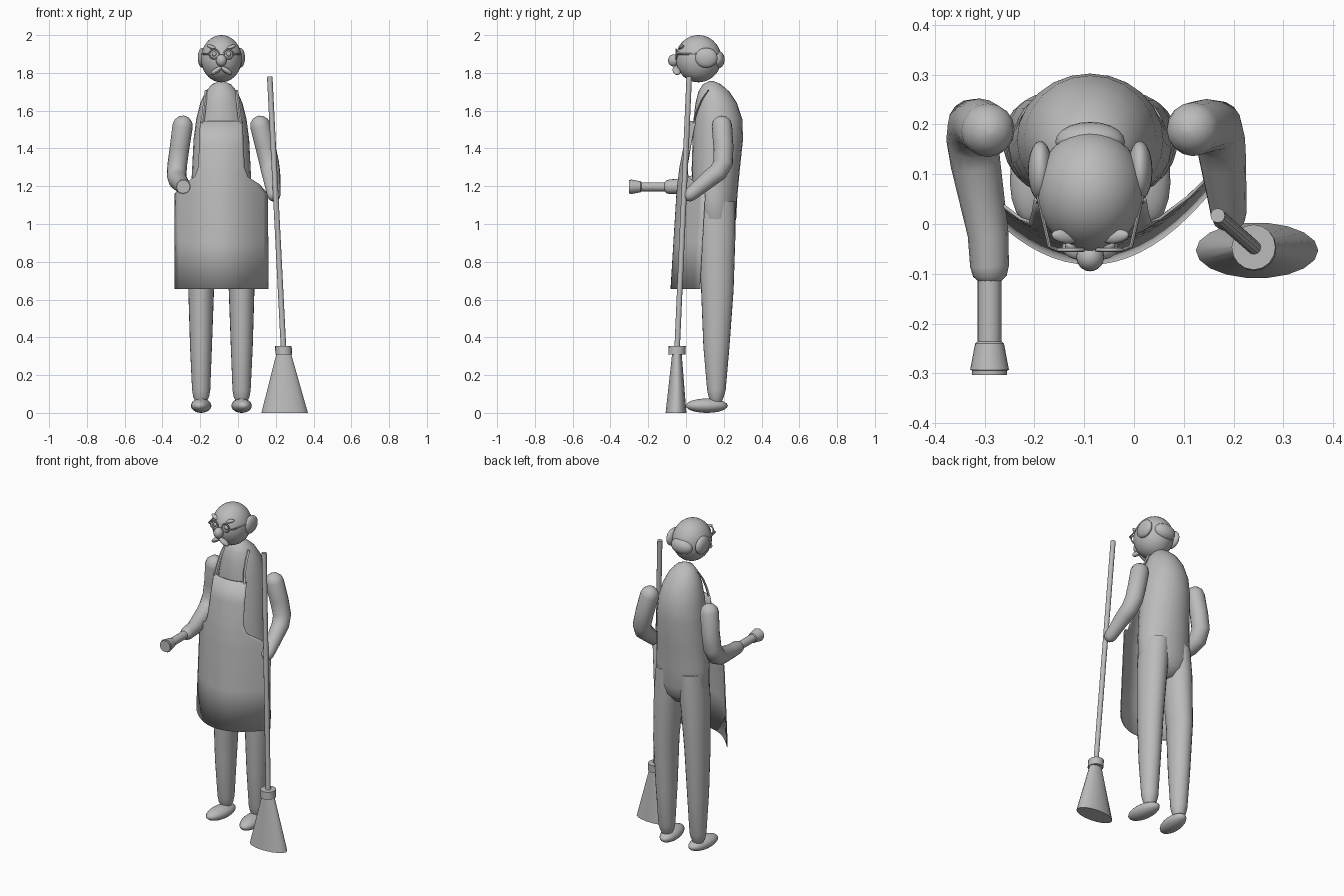
import bpy, bmesh, math
from mathutils import Vector, Euler

if "Cube" in bpy.data.objects:
    bpy.data.objects.remove(bpy.data.objects["Cube"], do_unlink=True)

grey = bpy.data.materials.new("plain grey")
grey.use_nodes = True
COLOUR = (0.5, 0.5, 0.5, 1)
grey.diffuse_color = COLOUR
grey.node_tree.nodes["Principled BSDF"].inputs["Base Color"].default_value = COLOUR

CX = -0.088  # centre line of the body


def finish(name, bm, angle=40):
    bmesh.ops.recalc_face_normals(bm, faces=bm.faces)
    mesh = bpy.data.meshes.new(name)
    bm.to_mesh(mesh)
    bm.free()
    mesh.materials.append(grey)
    mesh.shade_smooth()
    mesh.set_sharp_from_angle(angle=math.radians(angle))
    ob = bpy.data.objects.new(name, mesh)
    bpy.context.collection.objects.link(ob)
    return ob


def ball(name, loc, size, rot=(0, 0, 0), seg=20):
    bm = bmesh.new()
    bmesh.ops.create_uvsphere(bm, u_segments=seg, v_segments=seg // 2 + 2, radius=1)
    turn = Euler(rot).to_matrix()
    for v in bm.verts:
        v.co = turn @ Vector([a * b for a, b in zip(v.co, size)]) + Vector(loc)
    return finish(name, bm, 60)


def loft(name, rings, sides=20, angle=40):
    """Skin a stack of rings, each given as centre, first axis, second axis."""
    bm = bmesh.new()
    loops = []
    for c, u, v in rings:
        turns = [math.tau * i / sides for i in range(sides)]
        loops.append([bm.verts.new(Vector(c) + Vector(u) * math.cos(t) + Vector(v) * math.sin(t))
                      for t in turns])
    for a, b in zip(loops, loops[1:]):
        for i in range(sides):
            j = (i + 1) % sides
            bm.faces.new((a[i], a[j], b[j], b[i]))
    bm.faces.new(loops[0])
    bm.faces.new(loops[-1])
    return finish(name, bm, angle)


def stack(name, rows, sides=24, angle=40):
    """Level elliptical rings: z, x centre, half width, front y, back y."""
    return loft(name, [((x, (f + b) / 2, z), (w, 0, 0), (0, (b - f) / 2, 0))
                       for z, x, w, f, b in rows], sides, angle)


def tube(name, pts, radii, sides=14, rounded=False, angle=40):
    pts = [Vector(p) for p in pts]
    radii = list(radii)
    if rounded:
        head, tail = (pts[0] - pts[1]).normalized(), (pts[-1] - pts[-2]).normalized()
        r0, r1 = radii[0], radii[-1]
        caps = [math.radians(a) for a in (85, 60, 30)]
        pts = ([pts[0] + head * r0 * math.sin(a) for a in caps] + pts
               + [pts[-1] + tail * r1 * math.sin(a) for a in reversed(caps)])
        radii = ([r0 * math.cos(a) for a in caps] + radii
                 + [r1 * math.cos(a) for a in reversed(caps)])
    rings = []
    for i, (p, r) in enumerate(zip(pts, radii)):
        d = (pts[min(i + 1, len(pts) - 1)] - pts[max(i - 1, 0)]).normalized()
        u = (Vector((1, 0, 0)) - d * d.x).normalized()
        rings.append((p, u * r, d.cross(u) * r))
    return loft(name, rings, sides, angle)


# Torso with a stooped back
stack("torso", [(z, CX, w, f, b) for z, w, f, b in (
    (1.757, 0.01, 0.125, 0.145), (1.74, 0.05, 0.09, 0.185), (1.70, 0.085, 0.065, 0.23),
    (1.64, 0.112, 0.05, 0.27), (1.555, 0.133, 0.04, 0.298), (1.45, 0.147, 0.035, 0.302),
    (1.29, 0.155, 0.03, 0.285), (1.15, 0.163, 0.035, 0.272), (1.03, 0.166, 0.05, 0.266),
    (0.97, 0.13, 0.08, 0.25), (0.92, 0.05, 0.12, 0.21))], angle=60)

# Legs and shoes
for side, s in (("right", -1), ("left", 1)):
    stack(side + "_leg", [(z, CX + s * d, w, f, b) for z, d, w, f, b in (
        (1.12, 0.075, 0.08, 0.06, 0.262), (0.95, 0.09, 0.079, 0.065, 0.262),
        (0.65, 0.107, 0.068, 0.08, 0.252), (0.35, 0.108, 0.058, 0.092, 0.23),
        (0.12, 0.107, 0.048, 0.112, 0.21), (0.085, 0.107, 0.042, 0.12, 0.2),
        (0.06, 0.107, 0.03, 0.13, 0.19))], angle=60)
    ball(side + "_shoe", (CX + s * 0.107, 0.11, 0.038), (0.053, 0.112, 0.038), (0, 0, s * 0.12))

# Head, nose and fringe of hair
HEAD_Z = 1.875
ball("head", (CX, 0.066, HEAD_Z), (0.108, 0.121, 0.125), seg=32)
ball("nose", (CX, -0.066, 1.866), (0.028, 0.029, 0.032))
ball("back_hair", (CX, 0.165, 1.87), (0.07, 0.04, 0.048))

# Paired face parts
for side, s in (("right", -1), ("left", 1)):
    ball(side + "_hair", (CX + s * 0.1, 0.107, 1.88), (0.025, 0.06, 0.053))
    ball(side + "_eyebrow", (CX + s * 0.05, -0.025, 1.936), (0.03, 0.014, 0.01), (0, -s * 0.4, s * 0.15))
    ball(side + "_eye", (CX + s * 0.038, -0.043, 1.9), (0.013, 0.011, 0.013), seg=12)
    ball(side + "_moustache", (CX + s * 0.027, -0.05, 1.812), (0.035, 0.021, 0.014), (0, s * 0.6, s * 0.2))
    bpy.ops.mesh.primitive_torus_add(major_radius=0.025, minor_radius=0.004, major_segments=24,
                                     minor_segments=8, location=(CX + s * 0.039, -0.052, 1.9),
                                     rotation=(math.pi / 2, 0, 0))
    rim = bpy.context.object
    rim.name = side + "_spectacle_rim"
    rim.data.materials.append(grey)
    rim.data.shade_smooth()
    tube(side + "_spectacle_arm", [(CX + s * 0.064, -0.052, 1.9), (CX + s * 0.082, -0.045, 1.9),
                                   (CX + s * 0.108, 0.07, 1.9)], [0.004] * 3, 8)
tube("spectacle_bridge", [(CX - 0.015, -0.052, 1.904), (CX + 0.015, -0.052, 1.904)], [0.004] * 2, 8)

# Arms
tube("right_arm", [(-0.293, 0.188, 1.52), (-0.31, 0.2, 1.40), (-0.322, 0.2, 1.31), (-0.325, 0.17, 1.255),
                   (-0.318, 0.12, 1.23), (-0.293, -0.02, 1.2), (-0.29, -0.085, 1.197)],
     [0.054, 0.052, 0.052, 0.052, 0.05, 0.041, 0.039], 16, True, 60)
tube("left_arm", [(0.118, 0.19, 1.52), (0.145, 0.198, 1.41), (0.165, 0.197, 1.325), (0.173, 0.17, 1.275),
                  (0.178, 0.13, 1.245), (0.188, 0.04, 1.17), (0.19, 0.02, 1.155)],
     [0.054, 0.053, 0.052, 0.05, 0.047, 0.038, 0.036], 16, True, 60)

# Torch held in the right hand
tube("torch", [(-0.29, y, 1.197) for y in (-0.08, -0.236, -0.24, -0.293, -0.294, -0.303)],
     [0.024, 0.024, 0.029, 0.039, 0.035, 0.035], 20)

# Broom
tube("broom_handle", [(0.168, 0.017, 1.78), (0.241, -0.047, 0.34)], [0.0145] * 2, 12)
stack("broom_collar", [(0.31, 0.242, 0.044, -0.094, -0.003), (0.355, 0.24, 0.044, -0.092, -0.001)], 16)
stack("broom_bristles", [(0.32, 0.242, 0.037, -0.073, -0.023), (0.0, 0.247, 0.123, -0.109, 0.003)], 18)

# Apron: a curved sheet with a narrow bib and a wide skirt
COLS = 20
bm = bmesh.new()
rows = []
for z, half, front in ((1.545, 0.112, 0.02), (1.42, 0.116, -0.008), (1.3, 0.122, -0.032),
                       (1.25, 0.14, -0.038), (1.21, 0.2, -0.043), (1.16, 0.245, -0.048),
                       (0.9, 0.246, -0.064), (0.655, 0.247, -0.079)):
    offsets = [half * (2 * i / COLS - 1) for i in range(COLS + 1)]
    rows.append([bm.verts.new((CX + d, front + 2.5 * d * d, z)) for d in offsets])
for a, b in zip(rows, rows[1:]):
    for i in range(COLS):
        bm.faces.new((a[i], a[i + 1], b[i + 1], b[i]))
apron = finish("apron", bm, 50)
thick = apron.modifiers.new("cloth thickness", "SOLIDIFY")
thick.thickness = 0.006
thick.offset = 0

# Apron straps running up over the shoulders
for side, s in (("right", -1), ("left", 1)):
    path = ((0.1, 0.042, 1.535), (0.092, 0.058, 1.6), (0.086, 0.085, 1.66), (0.078, 0.118, 1.71))
    loft(side + "_apron_strap", [((CX + s * d, y, z), (0.009, 0, 0), (0, 0.005, 0))
                                 for d, y, z in path], 4)
